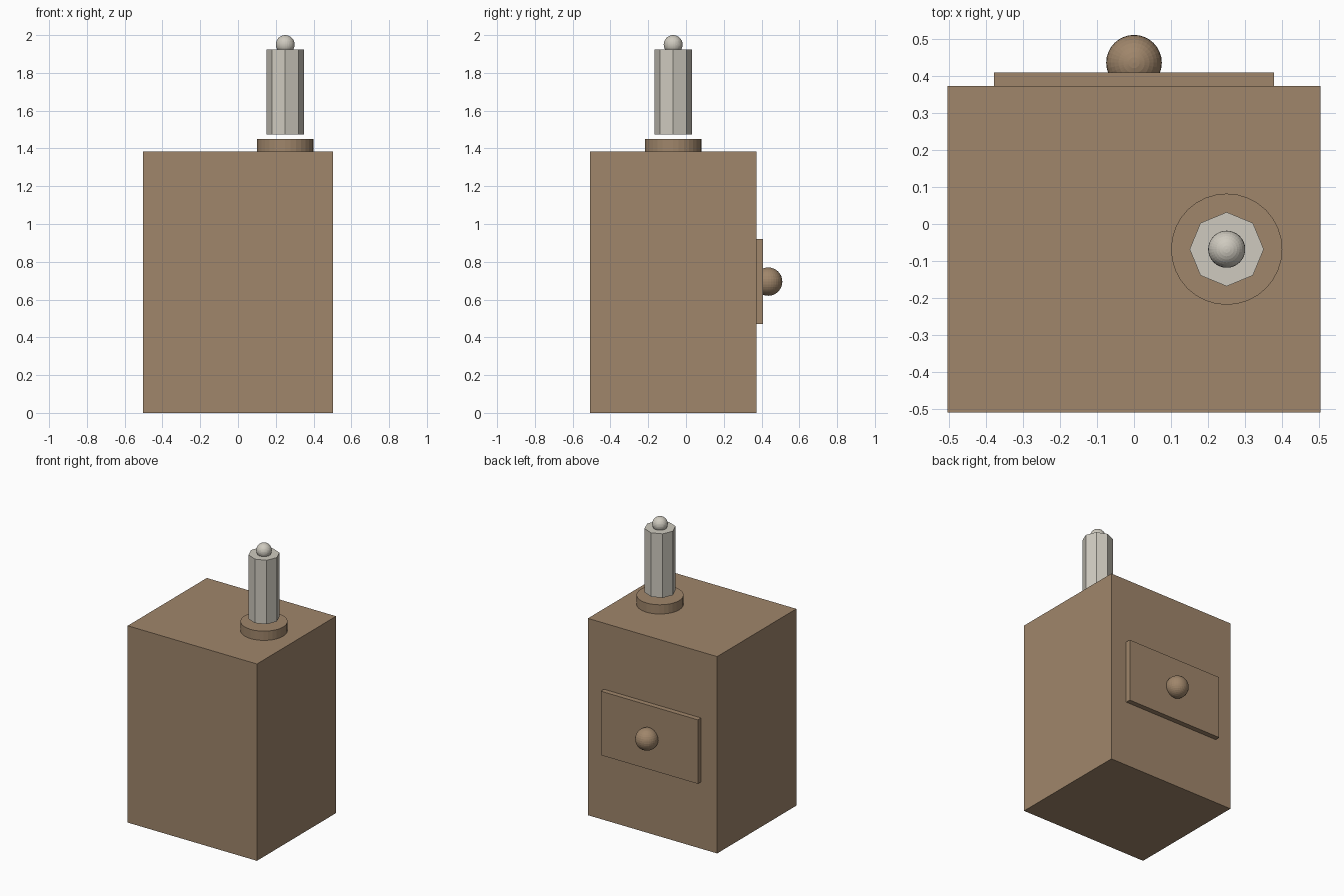
import bpy

cube = bpy.data.objects.get("Cube")
if cube:
    bpy.data.objects.remove(cube, do_unlink=True)


def make_material(name, rgb):
    mat = bpy.data.materials.new(name)
    mat.use_nodes = True
    color = (*rgb, 1)
    mat.diffuse_color = color
    mat.node_tree.nodes["Principled BSDF"].inputs["Base Color"].default_value = color
    return mat


brown = make_material("wood_brown", (0.35, 0.238, 0.146))
ivory = make_material("ivory", (0.62, 0.59, 0.52))


def finish(name, mat):
    obj = bpy.context.object
    obj.name = name
    obj.data.materials.append(mat)
    return obj


def box(name, mat, low, high):
    center = [(a + b) / 2 for a, b in zip(low, high)]
    bpy.ops.mesh.primitive_cube_add(size=1, location=center)
    obj = finish(name, mat)
    obj.scale = [b - a for a, b in zip(low, high)]


def cylinder(name, mat, sides, radius, x, y, bottom, top):
    bpy.ops.mesh.primitive_cylinder_add(
        vertices=sides, radius=radius, depth=top - bottom,
        location=(x, y, (bottom + top) / 2))
    finish(name, mat)


def ball(name, mat, radius, location):
    bpy.ops.mesh.primitive_uv_sphere_add(
        segments=32, ring_count=16, radius=radius, location=location)
    finish(name, mat)


# Cabinet with a drawer on its back side
back = 0.372
box("cabinet", brown, (-0.503, -0.508, 0), (0.503, back, 1.385))
box("drawer_front", brown, (-0.378, back - 0.02, 0.47), (0.378, 0.408, 0.92))
ball("drawer_knob", brown, 0.075, (0, 0.435, 0.695))

# Round base, octagonal candle floating just above it, and its tip
x, y = 0.25, -0.068
cylinder("candle_base", brown, 32, 0.15, x, y, 1.38, 1.45)
cylinder("candle", ivory, 8, 0.1, x, y, 1.475, 1.925)
ball("candle_tip", ivory, 0.05, (x, y, 1.95))
